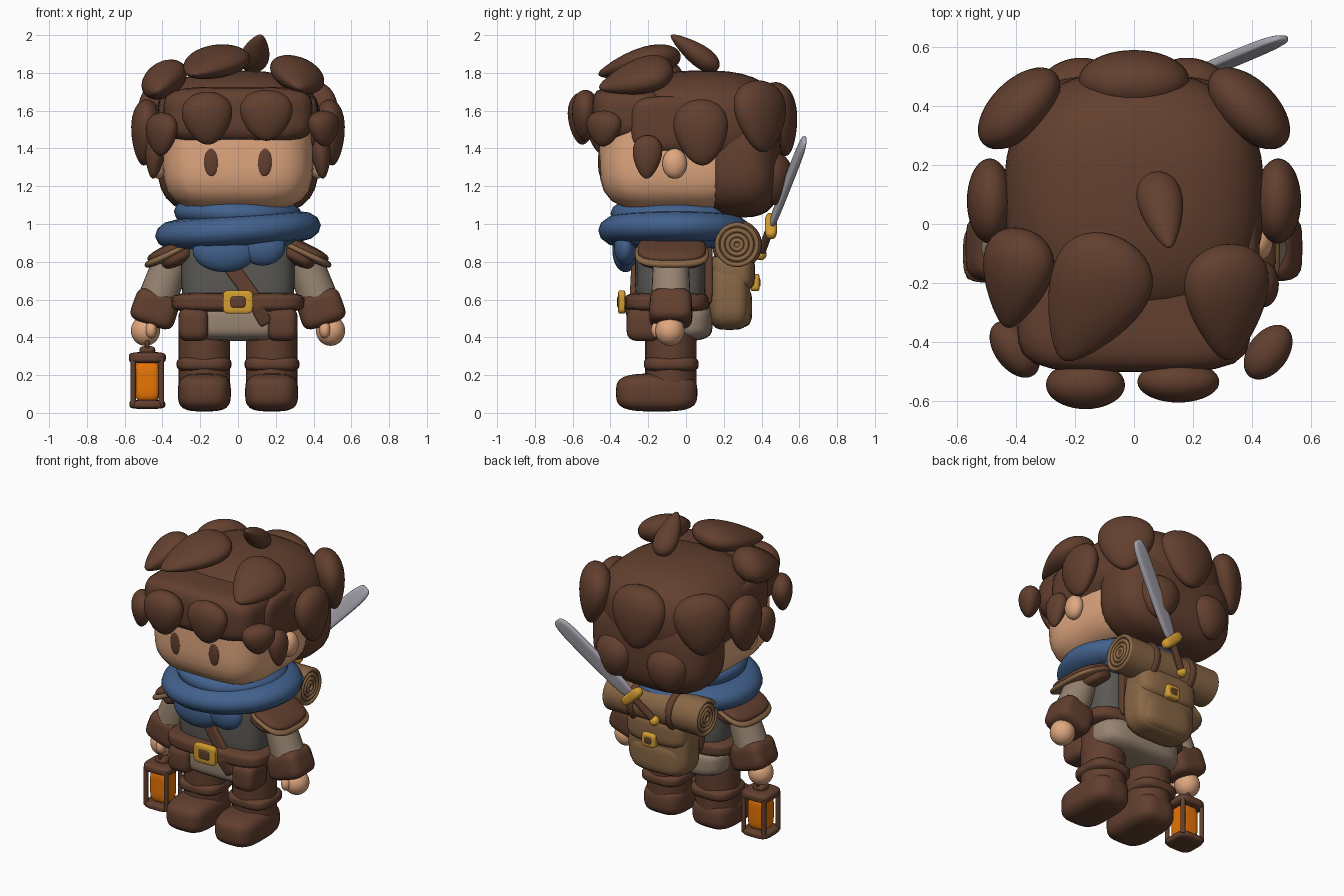
import bpy, bmesh, math
from mathutils import Matrix, Vector, Euler

if "Cube" in bpy.data.objects:
    bpy.data.objects.remove(bpy.data.objects["Cube"], do_unlink=True)


def material(name, r, g, b):
    m = bpy.data.materials.new(name)
    m.use_nodes = True
    m.diffuse_color = (r, g, b, 1)
    bsdf = next(n for n in m.node_tree.nodes if n.type == 'BSDF_PRINCIPLED')
    bsdf.inputs["Base Color"].default_value = (r, g, b, 1)
    return m


BROWN = material("dark_brown", .122, .05, .028)
SKIN = material("skin", .75, .39, .215)
BLUE = material("scarf_blue", .055, .122, .27)
GREY = material("vest_grey", .105, .1, .09)
BEIGE = material("linen", .31, .23, .165)
TAN = material("canvas_tan", .25, .135, .06)
GOLD = material("gold", .65, .34, .03)
STEEL = material("steel", .42, .40, .46)
ORANGE = material("lantern_glow", .95, .21, .002)


def finish(bm, name, mat, matrix):
    bmesh.ops.transform(bm, matrix=matrix, verts=bm.verts)
    bmesh.ops.recalc_face_normals(bm, faces=bm.faces)
    for f in bm.faces:
        f.smooth = True
    for e in bm.edges:
        e.smooth = e.calc_face_angle(0) < .7
    me = bpy.data.meshes.new(name)
    bm.to_mesh(me)
    bm.free()
    me.materials.append(mat)
    ob = bpy.data.objects.new(name, me)
    bpy.context.collection.objects.link(ob)
    return ob


def blob_mesh(half, p, taper):
    """Rounded solid: p=2 is an ellipsoid, higher p is boxier; taper narrows +z."""
    bm = bmesh.new()
    bmesh.ops.create_cube(bm, size=2)
    bmesh.ops.subdivide_edges(bm, edges=bm.edges[:], cuts=9, use_grid_fill=True)
    for v in bm.verts:
        c = Vector([math.tan(t * math.pi / 4) for t in v.co])
        c /= sum(abs(t) ** p for t in c) ** (1 / p)
        k = 1 - taper * c.z
        v.co = (c.x * half[0] * k, c.y * half[1] * k, c.z * half[2])
    return bm


def blob(name, mat, center, half, p=2, rot=(0, 0, 0)):
    turn = Euler([math.radians(a) for a in rot]).to_matrix().to_4x4()
    return finish(blob_mesh(half, p, 0), name, mat, Matrix.Translation(center) @ turn)


def frame(base, tip, normal):
    z = (tip - base).normalized()
    x = Vector(normal).cross(z).normalized()
    m = Matrix((x, z.cross(x), z)).transposed().to_4x4()
    return Matrix.Translation((base + tip) / 2) @ m


def petal(name, mat, base, tip, width, thick, normal, taper=.42, p=2):
    base, tip = Vector(base), Vector(tip)
    bm = blob_mesh((width, thick, (tip - base).length / 2), p, taper)
    return finish(bm, name, mat, frame(base, tip, normal))


def rod(name, mat, a, b, r1, r2):
    a, b = Vector(a), Vector(b)
    bm = bmesh.new()
    bmesh.ops.create_cone(bm, cap_ends=True, segments=24, radius1=r1, radius2=r2,
                          depth=(b - a).length)
    normal = (0, 1, 0) if abs((b - a).normalized().y) < .9 else (1, 0, 0)
    return finish(bm, name, mat, frame(a, b, normal))


def ring(name, mat, center, major, minor, scale=(1, 1, 1), rot=(0, 0, 0)):
    bpy.ops.mesh.primitive_torus_add(
        location=center, rotation=[math.radians(a) for a in rot], major_radius=major,
        minor_radius=minor, major_segments=40, minor_segments=12)
    ob = bpy.context.object
    ob.name, ob.scale = name, scale
    ob.data.materials.append(mat)
    for f in ob.data.polygons:
        f.use_smooth = True


# Head and hair volume
blob("head", SKIN, (0, -.05, 1.4), (.4, .41, .33), 4)
blob("hair_cap", BROWN, (0, .09, 1.525), (.44, .425, .288), 2.6)
blob("back_hair", BROWN, (0, .285, 1.33), (.425, .22, .295), 3)
blob("fringe", BROWN, (0, -.3, 1.578), (.395, .2, .148), 4.5)

# Hair locks on the brow, crown and back
petal("brow_lock_right", BROWN, (-.17, -.54, 1.70), (-.155, -.55, 1.42), .13, .08, (0, -1, 0), .25)
petal("brow_lock_left", BROWN, (.15, -.53, 1.71), (.15, -.54, 1.44), .135, .068, (0, -1, 0), .25)
petal("crown_lock_front", BROWN, (-.04, -.05, 1.90), (-.24, -.46, 1.79), .16, .075, (-.1, -.2, 1))
petal("crown_lock_right", BROWN, (-.37, -.02, 1.80), (-.43, -.35, 1.70), .12, .085, (-.6, -.1, 1))
petal("crown_lock_left", BROWN, (.31, -.07, 1.83), (.32, -.46, 1.72), .14, .08, (.4, -.2, 1))
petal("cowlick", BROWN, (.07, .17, 1.82), (.12, -.08, 2.0), .072, .055, (0, .5, 1))
petal("back_lock", BROWN, (0, .46, 1.75), (0, .53, 1.36), .18, .095, (0, 1, .1), .3)
petal("temple_lock_right", BROWN, (-.40, -.42, 1.59), (-.41, -.43, 1.36), .105, .065, (-.8, -.6, 0), .3)
petal("temple_lock_left", BROWN, (.45, -.43, 1.60), (.46, -.44, 1.41), .10, .065, (.8, -.6, 0), .3)
for s, side in ((1, "left"), (-1, "right")):
    blob("side_hair_" + side, BROWN, (s * .365, -.07, 1.53), (.06, .22, .145), 4)
    petal("side_lock_" + side, BROWN, (s * .48, .07, 1.66), (s * .5, .09, 1.31), .14, .075, (s, 0, 0), .25)
    petal("sideburn_" + side, BROWN, (s * .43, -.2, 1.47), (s * .45, -.21, 1.24), .075, .05, (s, 0, 0), .3)
    petal("rear_lock_" + side, BROWN, (s * .37, .38, 1.76), (s * .42, .41, 1.38), .165, .09, (s, 1, 0), .3)
    petal("nape_lock_" + side, BROWN, (s * .19, .46, 1.38), (s * .2, .47, 1.1), .13, .095, (s * .2, 1, 0), .2)
    blob("ear_" + side, SKIN, (s * .42, -.06, 1.32), (.05, .065, .08))
    blob("eye_" + side, BROWN, (s * .14, -.452, 1.33), (.039, .014, .077))

# Torso, belt and tunic hem
blob("vest", GREY, (0, -.08, .76), (.3, .19, .27), 4)
blob("tunic_hem", BEIGE, (0, -.07, .48), (.3, .21, .1), 4)
blob("belt", BROWN, (0, -.1, .585), (.352, .225, .054), 4.5)
blob("buckle_frame", GOLD, (0, -.34, .587), (.08, .02, .062), 6)
blob("buckle_center", BROWN, (0, -.348, .587), (.04, .017, .03), 6)
petal("chest_strap", BROWN, (-.1, -.265, .86), (.11, -.28, .57), .04, .02, (0, -1, 0), 0, 6)
petal("belt_tail", BROWN, (.09, -.31, .58), (.15, -.28, .47), .035, .02, (0, -1, 0), 0, 6)

# Scarf
ring("scarf_lower", BLUE, (0, -.06, .965), .325, .115, (1, .92, .7), (0, -4, 0))
ring("scarf_upper", BLUE, (0, -.06, 1.055), .24, .1, (1, 1, .7), (0, 2, 0))
blob("scarf_core", BLUE, (0, -.06, .945), (.34, .29, .09), 3)
blob("scarf_drape", BLUE, (-.07, -.32, .86), (.17, .07, .115))
blob("scarf_fold", BLUE, (.13, -.32, .88), (.12, .06, .1))

# Arms and legs
for s, side in ((1, "left"), (-1, "right")):
    blob("shoulder_trim_" + side, TAN, (s * .36, -.075, .842), (.147, .195, .025), 3, (0, s * 26, 0))
    blob("shoulder_pad_" + side, BROWN, (s * .355, -.075, .866), (.135, .18, .032), 3, (0, s * 26, 0))
    blob("shoulder_lining_" + side, BROWN, (s * .32, -.075, .83), (.1, .18, .05), 3, (0, s * 26, 0))
    rod("sleeve_" + side, BEIGE, (s * .355, -.08, .80), (s * .43, -.08, .59), .095, .105)
    petal("cuff_" + side, BROWN, (s * .41, -.08, .64), (s * .468, -.08, .465), .12, .113, (0, 1, 0), -.02, 4.5)
    blob("hand_" + side, SKIN, (s * .49, -.085, .435), (.077, .077, .08))
    blob("thumb_" + side, SKIN, (s * .46, -.15, .44), (.03, .035, .045))
    rod("leg_" + side, BROWN, (s * .178, -.08, .12), (s * .178, -.08, .52), .136, .136)
    blob("thigh_pouch_" + side, BROWN, (s * .235, -.215, .47), (.08, .1, .09), 4)
    blob("boot_cuff_" + side, BROWN, (s * .18, -.078, .258), (.145, .145, .045), 3.2)
    blob("boot_" + side, BROWN, (s * .178, -.155, .108), (.14, .215, .1), 3.5)

# Backpack and bedroll
blob("backpack", TAN, (0, .23, .63), (.22, .11, .19), 4)
blob("backpack_pocket", TAN, (0, .25, .56), (.19, .1, .11), 4)
blob("backpack_flap", TAN, (0, .245, .745), (.215, .12, .1), 4)
blob("clasp_frame", GOLD, (.01, .365, .69), (.05, .025, .046), 5)
blob("clasp_center", BROWN, (.01, .376, .69), (.027, .018, .024), 5)
rod("bedroll", TAN, (-.335, .27, .89), (.335, .27, .89), .118, .118)
for s in (-1, 1):
    ring("bedroll_strap", BROWN, (s * .14, .27, .89), .118, .014, (1, 1, 1.6), (0, 90, 0))
    for r in (.025, .05, .077, .106):
        ring("bedroll_coil", TAN, (s * .335, .27, .89), r, .012, rot=(0, 90, 0))
    petal("pack_strap", BROWN, (s * .18, .12, .9), (s * .18, .12, .58), .03, .02, (0, 1, 0), 0, 6)

# Short sword carried across the back
guard, tip, pommel = Vector((.08, .45, .99)), Vector((.505, .63, 1.45)), Vector((-.045, .395, .84))
across = Vector((0, 1, 0)).cross(tip - guard).normalized()
petal("sword_blade", STEEL, guard, tip, .05, .018, (0, 1, 0), -.06, 4)
petal("sword_guard", GOLD, guard - across * .088, guard + across * .088, .033, .033, (0, 1, 0), 0, 3)
rod("sword_grip", BROWN, guard, pommel, .022, .022)
blob("sword_pommel", GOLD, pommel, (.032, .032, .032))

# Lantern held in the right hand
lx, ly = -.48, -.1
blob("lantern_base", BROWN, (lx, ly, .045), (.095, .095, .024), 4)
blob("lantern_roof", BROWN, (lx, ly, .292), (.098, .098, .03), 4)
blob("lantern_cap", BROWN, (lx, ly, .33), (.042, .042, .024), 3)
blob("lantern_glass", ORANGE, (lx, ly, .17), (.064, .064, .112), 5)
for sx in (-1, 1):
    for sy in (-1, 1):
        x, y = lx + sx * .074, ly + sy * .074
        rod("lantern_post", BROWN, (x, y, .04), (x, y, .29), .014, .014)
ring("lantern_handle", BROWN, (lx, ly, .368), .034, .012, rot=(0, 90, 0))
